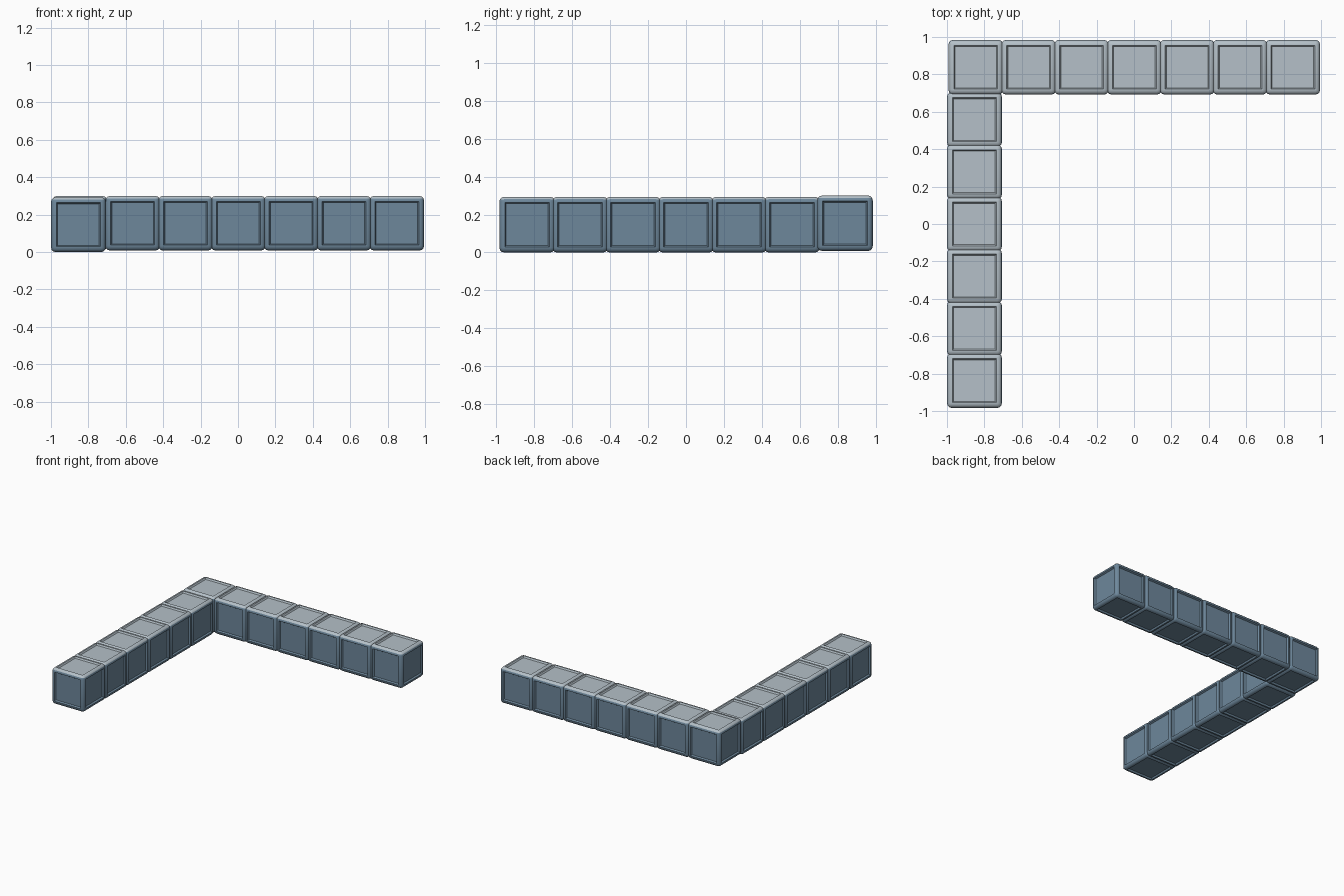
import bpy, bmesh
from mathutils import Vector

if "Cube" in bpy.data.objects:
    bpy.data.objects.remove(bpy.data.objects["Cube"])


def make_material(name, colour):
    m = bpy.data.materials.new(name)
    m.diffuse_color = (*colour, 1)
    m.use_nodes = True
    m.node_tree.nodes["Principled BSDF"].inputs["Base Color"].default_value = m.diffuse_color
    return m


SIDE = make_material("slate blue", (0.155, 0.245, 0.33))
TOP = make_material("pale grey", (0.46, 0.53, 0.58))


def block_mesh(size):
    """Rounded cube with a recessed square panel on every side."""
    bm = bmesh.new()
    bmesh.ops.create_cube(bm, size=size)
    bmesh.ops.bevel(bm, geom=bm.edges[:], offset=0.025, segments=3,
                    profile=0.5, affect='EDGES')
    bm.normal_update()

    # pale top and its rounded rim, blue everywhere else
    for f in bm.faces:
        f.material_index = 1 if f.normal.z > 0.3 else 0

    # recessed panels: narrow rim, then a sloped wall down to the panel
    panels = sorted(bm.faces, key=lambda f: -f.calc_area())[:6]
    bmesh.ops.inset_individual(bm, faces=panels, thickness=0.005, depth=0)
    bmesh.ops.inset_individual(bm, faces=panels, thickness=0.010, depth=-0.012)

    mesh = bpy.data.meshes.new("panelled_block")
    bm.to_mesh(mesh)
    bm.free()
    mesh.materials.append(SIDE)
    mesh.materials.append(TOP)
    return mesh


def run(name, mesh, start, step, count):
    """Line of equal blocks."""
    for i in range(count):
        ob = bpy.data.objects.new(f"{name}_{i + 1}", mesh)
        ob.location = Vector(start) + Vector(step) * i
        bpy.context.collection.objects.link(ob)


# long back row, including the corner block
run("back_row_block", block_mesh(0.292), (-0.846, 0.838, 0.154), (0.2825, 0, 0), 7)

# left arm coming forward
run("left_arm_block", block_mesh(0.293), (-0.853, -0.837, 0.1465), (0, 0.279, 0), 6)

# soft rounded edges, crisp panel edges
bpy.ops.object.select_all(action='DESELECT')
seen = set()
for ob in bpy.context.collection.objects:
    if ob.data.name not in seen:
        seen.add(ob.data.name)
        ob.select_set(True)
        bpy.context.view_layer.objects.active = ob
bpy.ops.object.shade_smooth_by_angle(angle=0.61)
